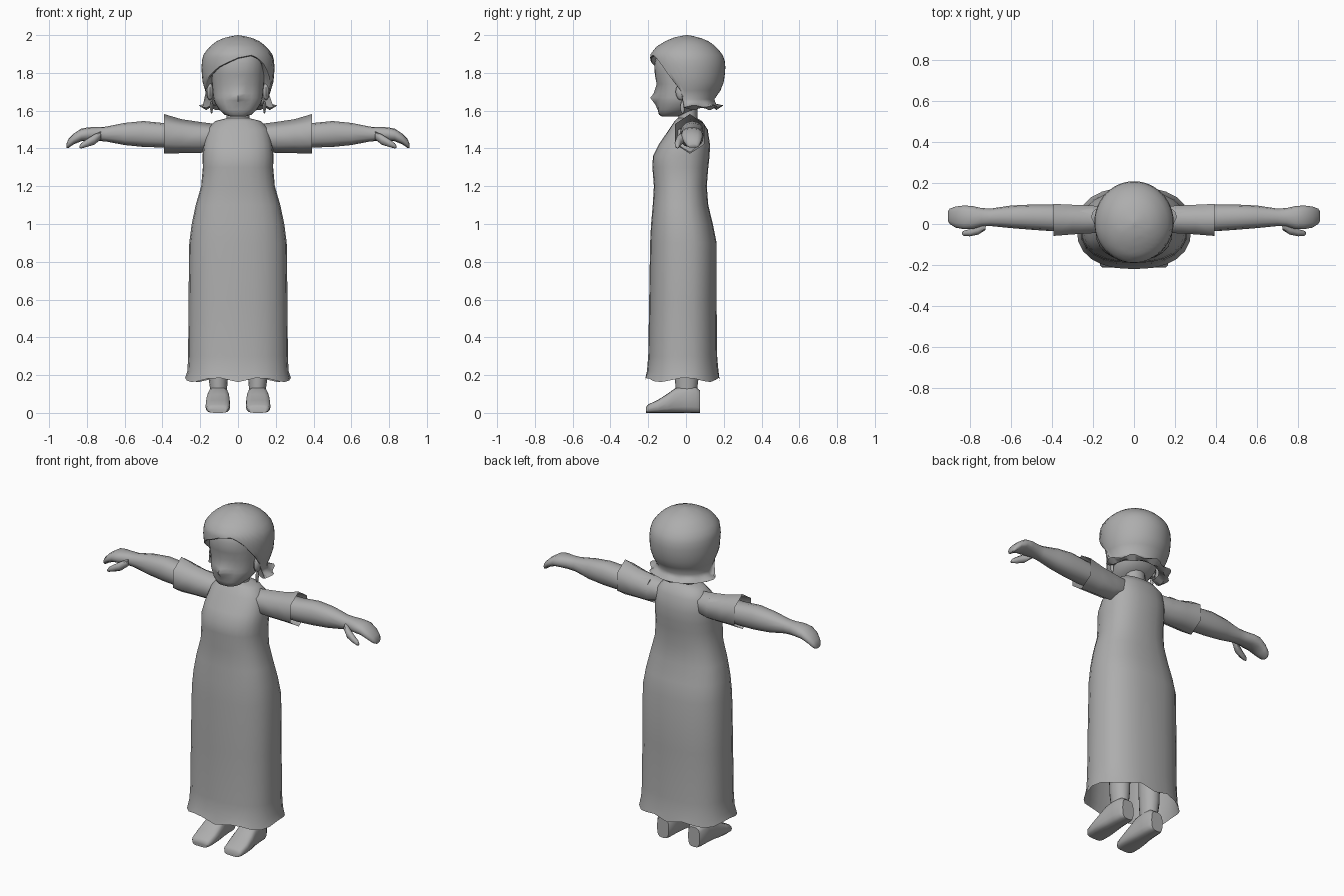
import bpy, bmesh, math
from math import sin, cos, pi, radians

cube = bpy.data.objects.get("Cube")
if cube:
    bpy.data.objects.remove(cube)

clay = bpy.data.materials.new("clay grey")
clay.use_nodes = True
GREY = (0.42, 0.42, 0.42, 1)
clay.diffuse_color = GREY
clay.node_tree.nodes["Principled BSDF"].inputs["Base Color"].default_value = GREY


def finish(name, bm, mirror=False, angle=50, recalc=True):
    if recalc:
        bmesh.ops.recalc_face_normals(bm, faces=bm.faces)
    me = bpy.data.meshes.new(name)
    bm.to_mesh(me)
    bm.free()
    me.materials.append(clay)
    ob = bpy.data.objects.new(name, me)
    bpy.context.collection.objects.link(ob)
    bpy.ops.object.select_all(action='DESELECT')
    ob.select_set(True)
    bpy.context.view_layer.objects.active = ob
    bpy.ops.object.shade_smooth_by_angle(angle=radians(angle))
    if mirror:
        m = ob.modifiers.new("Mirror", 'MIRROR')
        m.use_axis = (True, False, False)
        m.use_clip = False
    return ob


def skin(bm, rings, cap_start=True, cap_end=True):
    n = len(rings[0])
    vs = [[bm.verts.new(p) for p in r] for r in rings]
    for a, b in zip(vs, vs[1:]):
        for i in range(n):
            j = (i + 1) % n
            bm.faces.new((a[i], a[j], b[j], b[i]))
    if cap_start:
        bm.faces.new(vs[0][::-1])
    if cap_end:
        bm.faces.new(vs[-1])


def spow(v, p):
    return math.copysign(abs(v) ** (2 / p), v)


def loft(name, axis, sections, n=12, power=2.0, caps=(True, True),
         mirror=False, angle=50, shape=None, turn=0):
    """Sections are (position, low a, high a, low b, high b) across the axis."""
    rings = []
    for pos, a0, a1, b0, b1 in sections:
        ring = []
        for i in range(n):
            t = 2 * pi * i / n + turn
            a = (a0 + a1) / 2 + (a1 - a0) / 2 * spow(cos(t), power)
            b = (b0 + b1) / 2 + (b1 - b0) / 2 * spow(sin(t), power)
            p = {'X': (pos, a, b), 'Y': (a, pos, b), 'Z': (a, b, pos)}[axis]
            ring.append(shape(*p) if shape else p)
        rings.append(ring)
    bm = bmesh.new()
    skin(bm, rings, *caps)
    return finish(name, bm, mirror, angle)


def lerp_table(table, z):
    for lo, hi in zip(table, table[1:]):
        if z <= hi[0]:
            f = max(0, (z - lo[0]) / (hi[0] - lo[0]))
            return [p + (q - p) * f for p, q in zip(lo, hi)][1:]
    return table[-1][1:]


# Long dress with an open, gently waving hem: height, half width, front, back
def wave_hem(x, y, z):
    if z < 0.19:
        z += 0.012 * cos(6 * math.atan2(y, x))
    return x, y, z


dress = [(0.175, .28, -.22, .18), (.22, .268, -.207, .172), (.3, .264, -.2, .165),
         (.6, .262, -.195, .162), (.9, .258, -.19, .162), (1.0, .245, -.185, .142),
         (1.1, .224, -.176, .118), (1.2, .195, -.17, .11), (1.3, .186, -.178, .118),
         (1.36, .188, -.175, .125), (1.42, .182, -.145, .127), (1.5, .165, -.09, .115),
         (1.545, .12, -.06, .085), (1.56, .06, -.045, .06)]
loft("dress", 'Z', [(z, -w, w, f, b) for z, w, f, b in dress], 24, 2.4,
     (False, True), shape=wave_hem, angle=60)

# Flared sleeves, open at the cuff
loft("sleeve", 'X', [(.12, -.05, .09, 1.40, 1.53), (.2, -.055, .1, 1.375, 1.54),
                     (.3, -.062, .105, 1.375, 1.555), (.392, -.07, .11, 1.372, 1.582)],
     6, 2, (True, False), True, 70, turn=pi / 2)

# Arms running into the mitten hands
loft("arm", 'X', [(.2, -.035, .09, 1.41, 1.53), (.4, -.035, .095, 1.405, 1.535),
                  (.5, -.028, .095, 1.408, 1.545), (.6, -.02, .09, 1.418, 1.535),
                  (.7, -.01, .075, 1.437, 1.515), (.745, -.012, .078, 1.44, 1.513),
                  (.79, -.025, .088, 1.44, 1.512), (.83, -.025, .09, 1.438, 1.505),
                  (.87, -.018, .085, 1.422, 1.478), (.898, 0, .075, 1.402, 1.45),
                  (.908, .015, .06, 1.402, 1.425)], 12, 2.3, mirror=True)
loft("thumb", 'X', [(.725, -.03, .02, 1.45, 1.49), (.76, -.052, -.008, 1.42, 1.475),
                    (.8, -.06, -.025, 1.408, 1.45), (.83, -.058, -.033, 1.4, 1.428),
                    (.838, -.052, -.04, 1.402, 1.415)], 8, 2, mirror=True)

# Legs and shoes
loft("leg", 'Z', [(.06, .055, .15, -.05, .06), (.13, .058, .148, -.055, .06),
                  (.2, .052, .158, -.06, .068), (.6, .04, .17, -.07, .08)],
     12, 2, mirror=True)
loft("shoe", 'Y', [(-.212, .058, .155, 0, .03), (-.2, .048, .166, 0, .045),
                   (-.15, .042, .172, 0, .068), (-.1, .042, .17, 0, .1),
                   (-.055, .046, .163, 0, .132), (0, .05, .158, 0, .142),
                   (.05, .052, .155, 0, .138), (.073, .065, .142, 0, .12)],
     16, 3.2, mirror=True, angle=45)

# Neck
loft("neck", 'Z', [(1.5, -.075, .075, -.05, .07), (1.57, -.06, .06, -.04, .06),
                   (1.66, -.06, .06, -.045, .06)], 12)


# Head with a small nose, soft eye hollows and a rounded chin
def face(x, y, z):
    if y < -.05:
        y -= .036 * max(0, 1 - abs(x) / .045) * max(0, 1 - abs(z - 1.668) / .05)
        y += .012 * max(0, 1 - abs(abs(x) - .06) / .05) * max(0, 1 - abs(z - 1.74) / .05)
    return x, y, z


head = [(1.568, .035, -.125, -.05), (1.578, .07, -.143, -.01), (1.605, .1, -.15, .05),
        (1.635, .12, -.152, .09), (1.655, .128, -.153, .1), (1.668, .131, -.153, .11),
        (1.69, .134, -.152, .13), (1.74, .139, -.155, .15), (1.79, .142, -.165, .16),
        (1.85, .142, -.168, .16), (1.91, .125, -.15, .14), (1.95, .07, -.08, .08)]
loft("head", 'Z', [(z, -w, w, f, b) for z, w, f, b in head], 24, 2.3, shape=face)

# Ears and drop earrings
for name, place, size in (("ear", (.148, -.025, 1.7), (.018, .03, .045)),
                          ("earring", (.14, -.018, 1.618), (.008, .012, .034))):
    bm = bmesh.new()
    bmesh.ops.create_uvsphere(bm, u_segments=10, v_segments=8, radius=1)
    for v in bm.verts:
        v.co = [c + s * k for c, s, k in zip(place, size, v.co)]
    finish(name, bm, True)

# Hair: columns fall from the crown to a swept fringe, then to a flipped hem
hair = [(1.66, .158, -.13, .15), (1.7, .172, -.15, .18), (1.76, .19, -.18, .203),
        (1.85, .194, -.192, .21), (1.9, .182, -.188, .192), (1.94, .15, -.155, .158),
        (1.97, .11, -.105, .115), (1.99, .062, -.055, .065), (2.0, .001, .001, .01)]
# Angle from the front, positive to the model's left, and height of the hair edge
edge = [(-180, 1.66), (-82, 1.66), (-75, 1.72), (-58, 1.77), (-30, 1.835), (0, 1.88),
        (25, 1.895), (42, 1.86), (58, 1.79), (75, 1.71), (82, 1.66), (180, 1.66)]


def hair_point(t, z, grow=1.0):
    w, f, b = lerp_table(hair, z)
    return (sin(t) * w * grow, (f + b) / 2 - cos(t) * (b - f) / 2 * grow, z)


COLS, STEPS = 48, 12
columns = []
for i in range(COLS):
    deg = -180 + 360 * i / COLS
    t, low = radians(deg), lerp_table(edge, deg)[0]
    drop = 2.0 - low
    col = [hair_point(t, 2.0 - drop * (k / STEPS) ** 1.7) for k in range(STEPS + 1)]
    if abs(deg) >= 80:
        # Flipped tufts with pointed tips
        tip = .5 + .5 * cos(radians(abs(deg) * 9 + 180 * (abs(deg) < 180) - 180 + 180))
        if abs(deg) == 180:
            tip = 1
        tip *= min(1, (abs(deg) - 75) / 20)
        for z, g in ((1.637, 1.06), (1.618 + .01 * tip, 1.2 + .14 * tip),
                     (1.603 + .012 * (1 - tip), 1.08), (1.63, .85)):
            x, y, _ = hair_point(t, 1.66, g)
            col.append((x, y, z))
    else:
        # Turned-in lip of the fringe
        for g, dz in ((.97, -.004), (.93, 0), (.88, .01), (.8, .03)):
            x, y, z = hair_point(t, low, g)
            col.append((x, y, z + dz))
    columns.append(col)
bm = bmesh.new()
skin(bm, [list(r) for r in zip(*columns)], True, False)
bmesh.ops.remove_doubles(bm, verts=bm.verts, dist=.0004)
finish("hair", bm, angle=55)
